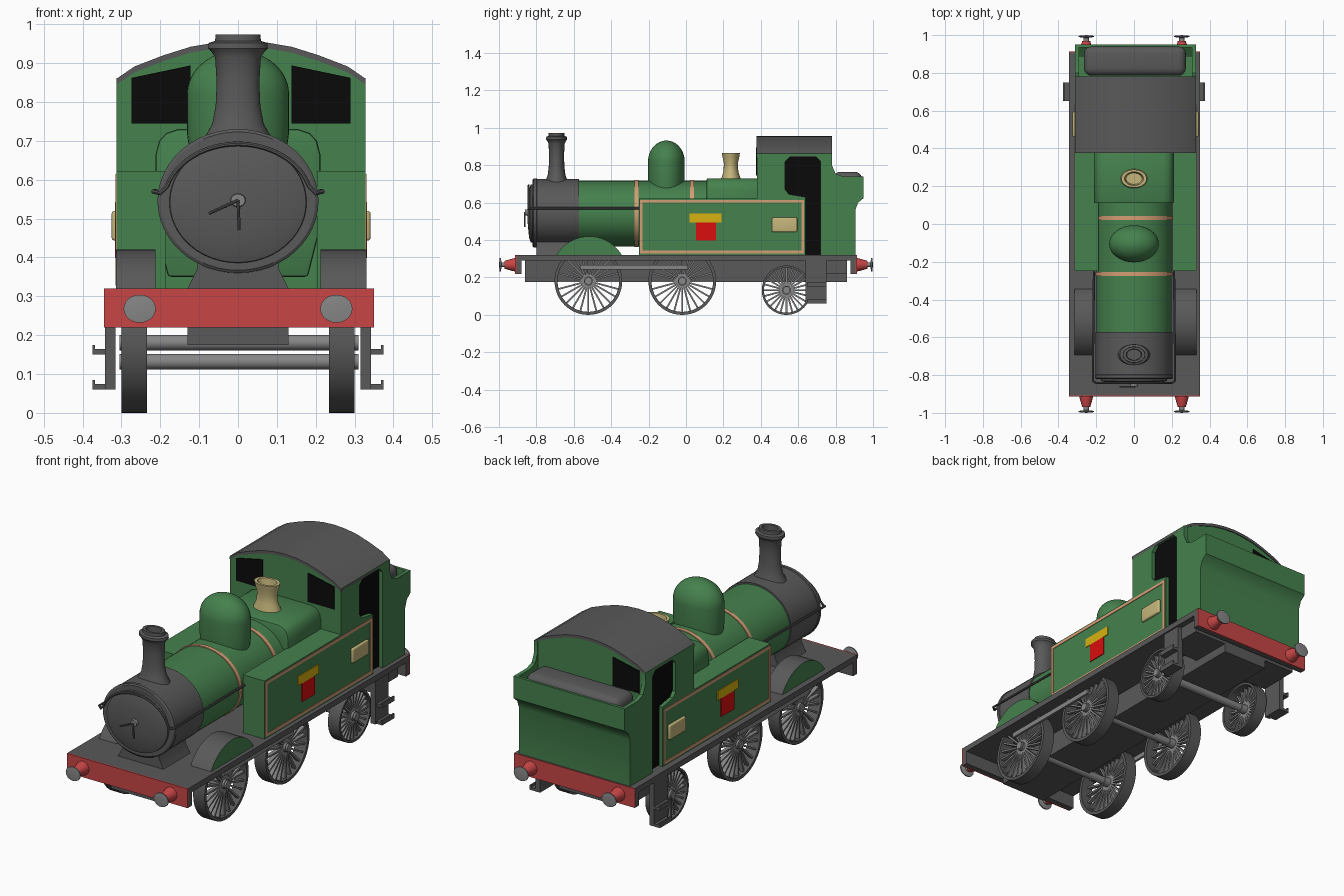
import bpy, bmesh, math
from mathutils import Matrix, Vector

cube = bpy.data.objects.get("Cube")
if cube:
    bpy.data.objects.remove(cube, do_unlink=True)


def material(name, r, g, b):
    m = bpy.data.materials.new(name)
    m.use_nodes = True
    m.diffuse_color = (r, g, b, 1)
    node = next(n for n in m.node_tree.nodes if n.type == 'BSDF_PRINCIPLED')
    node.inputs["Base Color"].default_value = (r, g, b, 1)
    node.inputs["Roughness"].default_value = 0.7
    return m


GREEN = material("body green", .06, .22, .075)
GREY = material("dark grey", .1, .1, .1)
STEEL = material("light steel", .24, .24, .24)
RED = material("beam red", .58, .06, .06)
BRIGHT = material("badge red", .7, .004, .004)
YELLOW = material("badge yellow", .68, .45, .005)
PEACH = material("lining peach", .66, .34, .18)
BRASS = material("brass", .56, .47, .2)
BLACK = material("opening black", .003, .003, .003)
parts = []
CX = .008          # slight sideways offset of the cab and tanks
SIDES = ((1, "left"), (-1, "right"))


def finish(name, bm, *mats):
    bmesh.ops.remove_doubles(bm, verts=bm.verts, dist=1e-5)
    bmesh.ops.recalc_face_normals(bm, faces=bm.faces)
    me = bpy.data.meshes.new(name)
    bm.to_mesh(me)
    bm.free()
    for m in mats:
        me.materials.append(m)
    ob = bpy.data.objects.new(name, me)
    bpy.context.collection.objects.link(ob)
    parts.append(ob)
    return ob


def box(name, mat, x, y, z, bevel=0):
    bm = bmesh.new()
    size = [b - a for a, b in (x, y, z)]
    mid = [(a + b) / 2 for a, b in (x, y, z)]
    bmesh.ops.create_cube(bm, matrix=Matrix.Translation(mid) @ Matrix.Diagonal(size).to_4x4())
    ob = finish(name, bm, mat)
    if bevel:
        mod = ob.modifiers.new("rounding", 'BEVEL')
        mod.width, mod.segments = bevel, 4
    return ob


def prism(name, mat, pts, axis, a, b, cap=None):
    """Extrude a (y,z) outline along x, or an (x,z) outline along y."""
    bm = bmesh.new()
    put = (lambda p, d: (d, p[0], p[1])) if axis == 'x' else (lambda p, d: (p[0], d, p[1]))
    lo, hi = ([bm.verts.new(put(p, d)) for p in pts] for d in (a, b))
    for ring in (lo, hi):
        bm.faces.new(ring).material_index = 1 if cap else 0
    for i in range(len(pts)):
        j = (i + 1) % len(pts)
        bm.faces.new((lo[i], lo[j], hi[j], hi[i]))
    return finish(name, bm, mat, *([cap] if cap else []))


def lathe(name, mat, prof, centre, axis='z', sa=1, sb=1, seg=40):
    """Spin (radius, height) points about an axis, stretched by sa and sb."""
    bm = bmesh.new()
    order = {'x': (2, 0, 1), 'y': (0, 2, 1), 'z': (0, 1, 2)}[axis]
    rings = []
    for r, h in prof:
        ring = []
        for i in range(seg):
            t = math.tau * i / seg
            p = (r * sa * math.cos(t), r * sb * math.sin(t), h)
            ring.append(bm.verts.new(Vector(centre) + Vector([p[k] for k in order])))
        rings.append(ring)
    for low, top in zip(rings, rings[1:]):
        for i in range(seg):
            j = (i + 1) % seg
            bm.faces.new((low[i], low[j], top[j], top[i]))
    return finish(name, bm, mat)


def pipe(name, mat, pts, radius):
    cu = bpy.data.curves.new(name, 'CURVE')
    cu.dimensions, cu.bevel_depth, cu.bevel_resolution, cu.use_fill_caps = '3D', radius, 2, True
    sp = cu.splines.new('POLY')
    sp.points.add(len(pts) - 1)
    for q, p in zip(sp.points, pts):
        q.co = (*p, 1)
    cu.materials.append(mat)
    ob = bpy.data.objects.new(name, cu)
    bpy.context.collection.objects.link(ob)
    parts.append(ob)


# Chassis
box("footplate", GREY, (-.345, .35), (-.905, .91), (.29, .32))
box("main_frame", GREY, (-.13, .13), (-.86, .86), (.175, .3))
box("rear_cross_frame", GREY, (-.31, .32), (.64, .86), (.22, .3))
for d, end in ((-1, "front"), (1, "rear")):
    box(end + "_beam_back", GREY, (-.345, .35), sorted((d * .88, d * .907)), (.22, .32))
    box(end + "_beam", RED, (-.345, .35), sorted((d * .907, d * .914)), (.22, .32))
    for s, side in SIDES:
        at = (s * .253, d * .91, .268)
        lathe(f"{end}_buffer_{side}", RED, [(0, 0), (.036, 0), (.034, d * .015), (.021, d * .06), (0, d * .06)], at, 'y', seg=24)
        lathe(f"{end}_buffer_head_{side}", STEEL, [(0, d * .05), (.012, d * .05), (.012, d * .076),
              (.036, d * .08), (.036, d * .086), (0, d * .09)], at, 'y', 1.15, 1, 24)


# Wheels, axles and rods
def wheel(name, s, y, r):
    x = s * .267
    w = .033
    lathe(name + "_rim", GREY, [(r, -w), (r, w), (r * .91, w), (r * .91, -w), (r, -w)], (x, y, r), 'x', seg=48)
    lathe(name + "_hub", STEEL, [(0, -w), (.024, -w), (.024, w), (0, w)], (x, y, r), 'x', seg=20)
    bm = bmesh.new()
    for i in range(24):
        m = (Matrix.Translation((x + s * .012, y, r)) @ Matrix.Rotation(math.tau * i / 24, 4, 'X')
             @ Matrix.Translation((0, 0, r * .52)) @ Matrix.Diagonal((.02, .009, r * .82, 1)))
        bmesh.ops.create_cube(bm, matrix=m)
    finish(name + "_spokes", bm, STEEL)


for label, y, r in (("front", -.522, .181), ("middle", -.02, .181), ("rear", .537, .132)):
    lathe(label + "_axle", STEEL, [(0, -.305), (.02, -.305), (.02, .31), (0, .31)], (0, y, r), 'x', seg=20)
    for s, side in SIDES:
        wheel(f"{label}_wheel_{side}", s, y, r)
for s, side in SIDES:
    box("coupling_rod_" + side, STEEL, sorted((s * .302, s * .314)), (-.565, .01), (.243, .268))

# Cab steps and splashers
for s, side in SIDES:
    box("step_plate_" + side, GREY, sorted((s * .315, s * .342)), (.64, .75), (.06, .3))
    for z in (.06, .15):
        box(f"step_tread_{side}", GREY, sorted((s * .315, s * .375)), (.65, .75), (z, z + .014))
        box(f"step_lip_{side}", GREY, sorted((s * .368, s * .375)), (.65, .75), (z, z + .025))
    arc = [(-.518 + .203 * math.cos(t), .217 + .203 * math.sin(t))
           for t in (math.radians(30 + 120 * i / 20) for i in range(21))]
    prism("splasher_" + side, GREY, arc, 'x', s * .212, CX + s * .322, GREEN)

# Boiler, smokebox and fittings
MID = .542
lathe("boiler", GREEN, [(0, -.58), (.176, -.58), (.176, .39), (0, .39)], (0, 0, MID), 'y', 1.13, 1, 48)
for label, y in (("front", -.265), ("rear", .032)):
    lathe(label + "_boiler_band", PEACH, [(.17, y - .01), (.18, y - .01), (.18, y + .01), (.17, y + .01)], (0, 0, MID), 'y', 1.13, 1, 48)
lathe("smokebox", GREY, [(0, -.82), (.178, -.82), (.185, -.815), (.185, -.8), (.182, -.797), (.182, -.572), (0, -.572)],
      (0, 0, MID + .003), 'y', 1.12, 1, 48)
lathe("smokebox_door", GREY, [(0, -.848), (.06, -.846), (.13, -.839), (.155, -.83), (.157, -.815), (0, -.815)],
      (0, 0, MID), 'y', 1.13, 1, 48)
lathe("door_knob", STEEL, [(0, -.86), (.016, -.86), (.018, -.84), (0, -.84)], (0, 0, .547), 'y', 1.15, 1, 20)
for label, x, z in (("long", -.075, .513), ("short", .003, .47)):
    pipe("door_handle_" + label, GREY, [(0, -.862, .547), (x, -.862, z)], .004)
prism("smokebox_saddle", GREY, [(-.13, .32), (.13, .32), (.105, .37), (.1, .44), (-.1, .44), (-.105, .37)], 'y', -.8, -.58)
lathe("chimney", GREY, [(0, .62), (.075, .66), (.062, .71), (.048, .745), (.042, .79), (.04, .85), (.043, .915), (.05, .93),
      (.056, .938), (.055, .952), (.043, .957), (.042, .973), (.03, .973), (.028, .93), (0, .93)], (0, -.692, 0), 'z', 1.37)
dome = [(0, .6), (.092, .64), (.094, .68), (.098, .72), (.098, .82)]
dome += [(.098 * math.cos(t), .82 + .112 * math.sin(t)) for t in (math.pi / 2 * i / 12 for i in range(1, 13))]
lathe("steam_dome", GREEN, dome, (0, -.105, 0), 'z', 1.34)
lathe("safety_valve", BRASS, [(0, .7), (.052, .72), (.05, .735), (.04, .765), (.037, .81), (.045, .845), (.048, .865),
      (.036, .865), (.03, .82), (0, .82)], (0, .24, 0), 'z', 1.4, 1, 32)
half = [(.18, .35), (.205, .45), (.212, .55), (.212, .665), (.203, .7), (.185, .72), (.155, .73)]
firebox = prism("firebox", GREEN, half + [(-x, z) for x, z in reversed(half)], 'y', .11, .39)
rounding = firebox.modifiers.new("rounding", 'BEVEL')
rounding.width, rounding.segments = .008, 2

# Handrail running along both sides and over the door
rail = [(.212, -.25, .57), (.218, -.83, .57), (.2, -.842, .565)]
over = [(.19 * math.cos(t), -.842, MID + .15 * math.sin(t))
        for t in (math.radians(16 + 148 * i / 24) for i in range(25))]
pipe("handrail", GREY, rail + over + [(-x, y, z) for x, y, z in reversed(rail)], .006)

# Side tanks, lining, badges and plates; cab sides with door opening and bunker curve
cab_side = [(.38, .32), (.64, .32), (.64, .63), (.55, .645), (.53, .67), (.53, .82), (.56, .85), (.69, .85),
            (.72, .82), (.72, .32), (.905, .32), (.905, .56), (.92, .6), (.95, .625), (.95, .74),
            (.84, .74), (.8, .755), (.78, .8), (.78, .862), (.38, .862)]
for s, side in SIDES:
    def span(a, b):
        return sorted((CX + s * a, CX + s * b))

    box("side_tank_" + side, GREEN, span(.195, .32), (-.25, .385), (.32, .622))
    prism("cab_side_" + side, GREEN, cab_side, 'x', *span(.3, .32))
    for label, y, z in (("top", (-.247, .632), (.6, .615)), ("bottom", (-.247, .632), (.328, .343)),
                        ("front", (-.247, -.232), (.343, .6)), ("rear", (.617, .632), (.343, .6))):
        box(f"lining_{label}_{side}", PEACH, span(.318, .323), y, z)
    box("badge_yellow_" + side, YELLOW, span(.318, .324), (.02, .19), (.495, .542))
    box("badge_red_" + side, BRIGHT, span(.318, .324), (.053, .16), (.398, .495))
    box("brass_plate_" + side, BRASS, span(.315, .333), (.46, .595), (.443, .52), .008)

# Cab ends, windows, dark interior and arched roof
right_half = [(.32, .86), (.275, .891), (.2, .92), (.13, .942), (.065, .953)]
arch = [(CX + x, z) for x, z in right_half] + [(CX, .957)] + [(CX - x, z) for x, z in reversed(right_half)]
wall = [(CX - .32, .32), (CX + .32, .32)] + [(x, z - .003) for x, z in arch]
prism("cab_front", GREEN, wall, 'y', .38, .4)
prism("cab_rear", GREEN, wall, 'y', .755, .775)
box("cab_interior", BLACK, (CX - .295, CX + .295), (.4, .755), (.32, .855))
prism("cab_roof", GREY, arch + [(x, z - .015) for x, z in reversed(arch)], 'y', .377, .78)
window = [(.13, .745), (.282, .745), (.282, .862), (.13, .894)]
for s, side in SIDES:
    prism("front_window_" + side, BLACK, [(CX + s * x, z) for x, z in window], 'y', .375, .382)
prism("rear_window", BLACK, [(CX - x, z) for x, z in window], 'y', .773, .779)

# Bunker and its coal
back = [(.88, .32), (.905, .32), (.905, .56), (.92, .6), (.95, .625), (.95, .74), (.935, .74), (.935, .64), (.88, .6)]
prism("bunker_back", GREEN, back, 'x', CX - .32, CX + .32)
box("bunker_fill", GREEN, (CX - .3, CX + .3), (.77, .89), (.32, .66))
box("coal", GREY, (-.265, .275), (.785, .942), (.64, .765), .04)

# Smooth shading on the round parts, sharp edges kept
bpy.ops.object.select_all(action='DESELECT')
for ob in parts:
    ob.select_set(True)
bpy.context.view_layer.objects.active = parts[0]
bpy.ops.object.convert(target='MESH')
bpy.ops.object.shade_smooth_by_angle(angle=math.radians(32))
